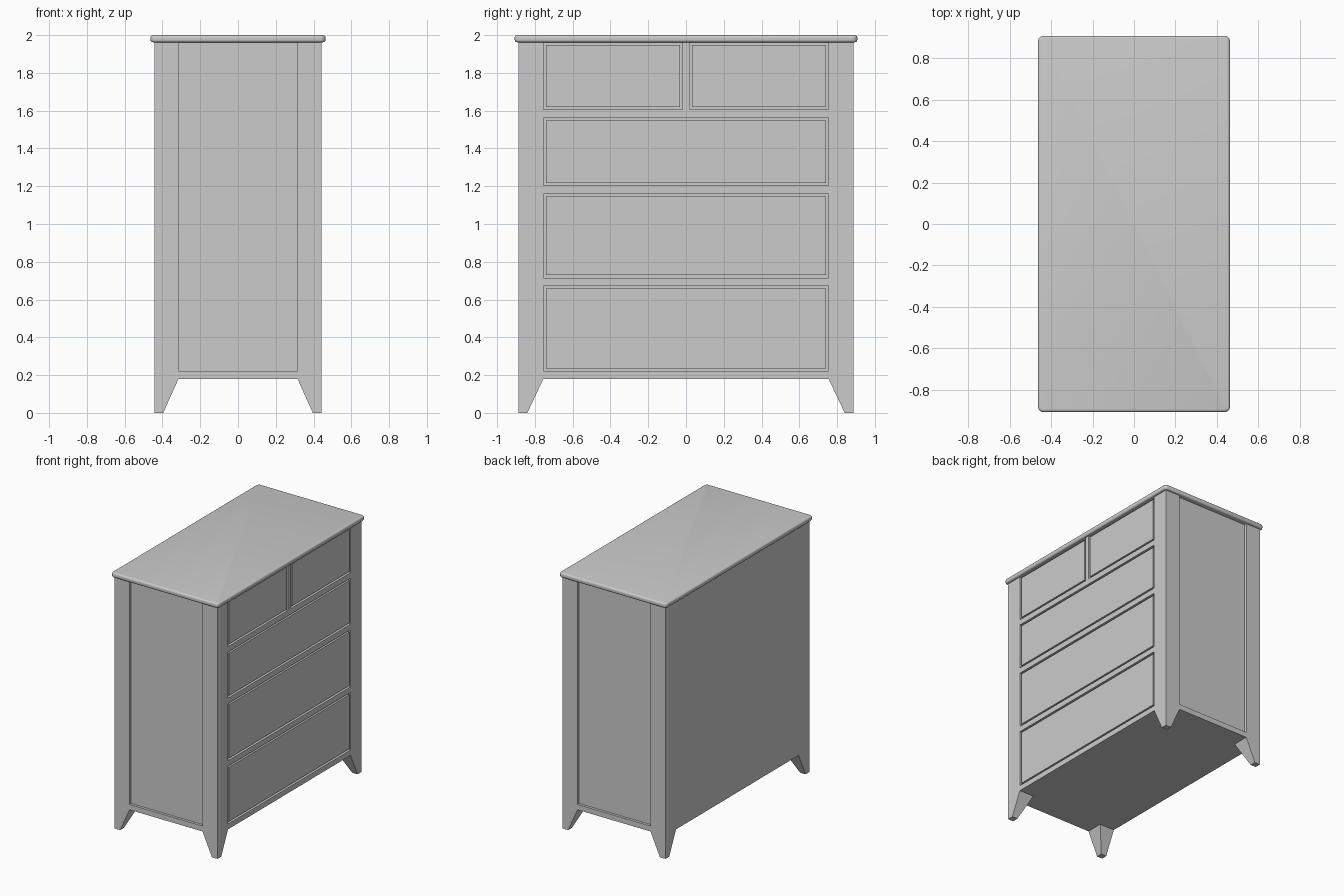
import bpy, bmesh

if "Cube" in bpy.data.objects:
    bpy.data.objects.remove(bpy.data.objects["Cube"])

X, Y = 0.443, 0.887          # carcass half sizes
POST_X, POST_Y = 0.315, 0.755  # inner edges of the corner posts
Z0, Z1 = 0.18, 1.962         # underside of carcass, underside of top
DEPTH = 0.02                 # recess of panels and drawer grooves


def make_object(name, bm):
    bmesh.ops.recalc_face_normals(bm, faces=bm.faces)
    mesh = bpy.data.meshes.new(name)
    bm.to_mesh(mesh)
    bm.free()
    obj = bpy.data.objects.new(name, mesh)
    bpy.context.collection.objects.link(obj)
    return obj


def box_bm(x0, x1, y0, y1, z0, z1):
    bm = bmesh.new()
    bmesh.ops.create_cube(bm, size=1)
    for v in bm.verts:
        v.co.x = x1 if v.co.x > 0 else x0
        v.co.y = y1 if v.co.y > 0 else y0
        v.co.z = z1 if v.co.z > 0 else z0
    return bm


def box(name, *bounds):
    return make_object(name, box_bm(*bounds))


# Corner posts ending in tapered feet
def corner_post(name, sx, sy):
    bm = bmesh.new()
    rings = []
    for z, ix, iy in ((0, X - 0.047, Y - 0.047), (Z0, POST_X, POST_Y), (Z1, POST_X, POST_Y)):
        pts = ((X, Y), (ix, Y), (ix, iy), (X, iy))
        rings.append([bm.verts.new((sx * x, sy * y, z)) for x, y in pts])
    for a, b in zip(rings, rings[1:]):
        for i in range(4):
            j = (i + 1) % 4
            bm.faces.new((a[i], a[j], b[j], b[i]))
    bm.faces.new(rings[0])
    bm.faces.new(rings[-1])
    make_object(name, bm)


for sx, xn in ((-1, "back"), (1, "drawer_side")):
    for sy, yn in ((-1, "left"), (1, "right")):
        corner_post(f"post_{xn}_{yn}", sx, sy)

# Inner carcass forms the recessed side panels and groove floors
box("carcass", -X + DEPTH, X - DEPTH, -Y + DEPTH, Y - DEPTH, Z0, Z1)
box("back_panel", -X, -X + DEPTH, -POST_Y, POST_Y, Z0, Z1)
for s, n in ((-1, "left"), (1, "right")):
    y0, y1 = sorted((s * Y, s * (Y - DEPTH)))
    box(f"side_rail_{n}", -POST_X, POST_X, y0, y1, Z0, 0.222)

# Rails between the drawers and the small upper divider
for i, (z0, z1) in enumerate(((Z0, 0.222), (0.672, 0.715), (1.16, 1.203), (1.562, 1.605))):
    box(f"drawer_rail_{i + 1}", X - DEPTH, X, -POST_Y, POST_Y, z0, z1)
box("drawer_divider", X - DEPTH, X, -0.019, 0.019, 1.605, Z1)

# Drawer fronts with an even gap around each
GAP = 0.014
openings = [(-POST_Y, POST_Y, 0.222, 0.672), (-POST_Y, POST_Y, 0.715, 1.16),
            (-POST_Y, POST_Y, 1.203, 1.562), (-POST_Y, -0.019, 1.605, Z1),
            (0.019, POST_Y, 1.605, Z1)]
for i, (y0, y1, z0, z1) in enumerate(openings):
    box(f"drawer_front_{i + 1}", X - DEPTH, X - 0.002,
        y0 + GAP, y1 - GAP, z0 + GAP, z1 - GAP)

# Overhanging top with rounded corners and edges
bm = box_bm(-0.463, 0.463, -0.907, 0.907, Z1, 2.0)
uprights = [e for e in bm.edges if abs(e.verts[0].co.z - e.verts[1].co.z) > 0.01]
bmesh.ops.bevel(bm, geom=uprights, offset=0.025, segments=4, profile=0.5, affect='EDGES')
rims = [e for e in bm.edges if abs(e.verts[0].co.z - e.verts[1].co.z) < 0.001]
bmesh.ops.bevel(bm, geom=rims, offset=0.013, segments=4, profile=0.5, affect='EDGES')
top = make_object("top_board", bm)
bpy.context.view_layer.objects.active = top
top.select_set(True)
bpy.ops.object.shade_smooth_by_angle()
